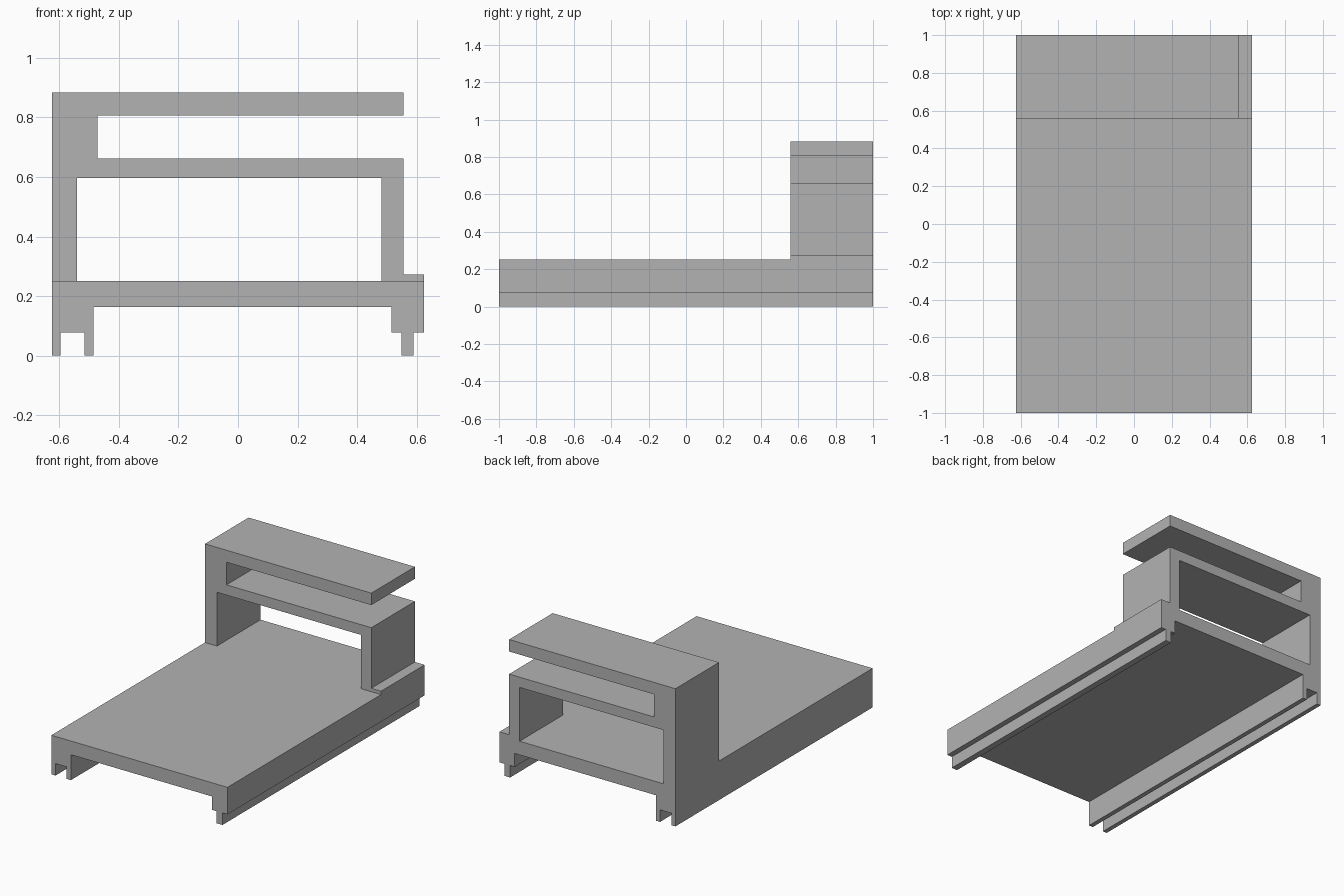
import bpy
import bmesh

cube = bpy.data.objects.get("Cube")
if cube:
    bpy.data.objects.remove(cube, do_unlink=True)

grey = bpy.data.materials.new("plain grey")
grey.use_nodes = True
colour = (0.45, 0.45, 0.45, 1)
grey.diffuse_color = colour
grey.node_tree.nodes["Principled BSDF"].inputs["Base Color"].default_value = colour


def extrude_profile(name, profile, front, back):
    """Extrude an x-z outline along y from front to back."""
    bm = bmesh.new()
    face = bm.faces.new([bm.verts.new((x, front, z)) for x, z in profile])
    result = bmesh.ops.extrude_face_region(bm, geom=[face])
    moved = [v for v in result["geom"] if isinstance(v, bmesh.types.BMVert)]
    bmesh.ops.translate(bm, verts=moved, vec=(0, back - front, 0))
    bmesh.ops.recalc_face_normals(bm, faces=bm.faces)
    mesh = bpy.data.meshes.new(name)
    bm.to_mesh(mesh)
    bm.free()
    mesh.materials.append(grey)
    obj = bpy.data.objects.new(name, mesh)
    bpy.context.collection.objects.link(obj)
    return obj


side = 0.625      # half width
deck_top = 0.251
rail_top = 0.077
deck_under = 0.163
arm_end = 0.556

# Long deck with twin runners on the right and a single runner on the left
extrude_profile("deck", [
    (-side, 0), (-0.596, 0), (-0.596, rail_top), (-0.516, rail_top),
    (-0.516, 0), (-0.486, 0), (-0.486, deck_under), (0.516, deck_under),
    (0.516, rail_top), (0.549, rail_top), (0.549, 0), (0.59, 0),
    (0.59, rail_top), (side, rail_top), (side, deck_top), (-side, deck_top),
], -1, 1)

# Rear rack: post, shelf, open top arm and the small raised foot
extrude_profile("rear_rack", [
    (-side, deck_top), (-0.54, deck_top), (-0.54, 0.596), (0.481, 0.596),
    (0.481, deck_top), (side, deck_top), (side, 0.273), (arm_end, 0.273),
    (arm_end, 0.662), (-0.472, 0.662), (-0.472, 0.807), (arm_end, 0.807),
    (arm_end, 0.884), (-side, 0.884),
], 0.558, 1)
